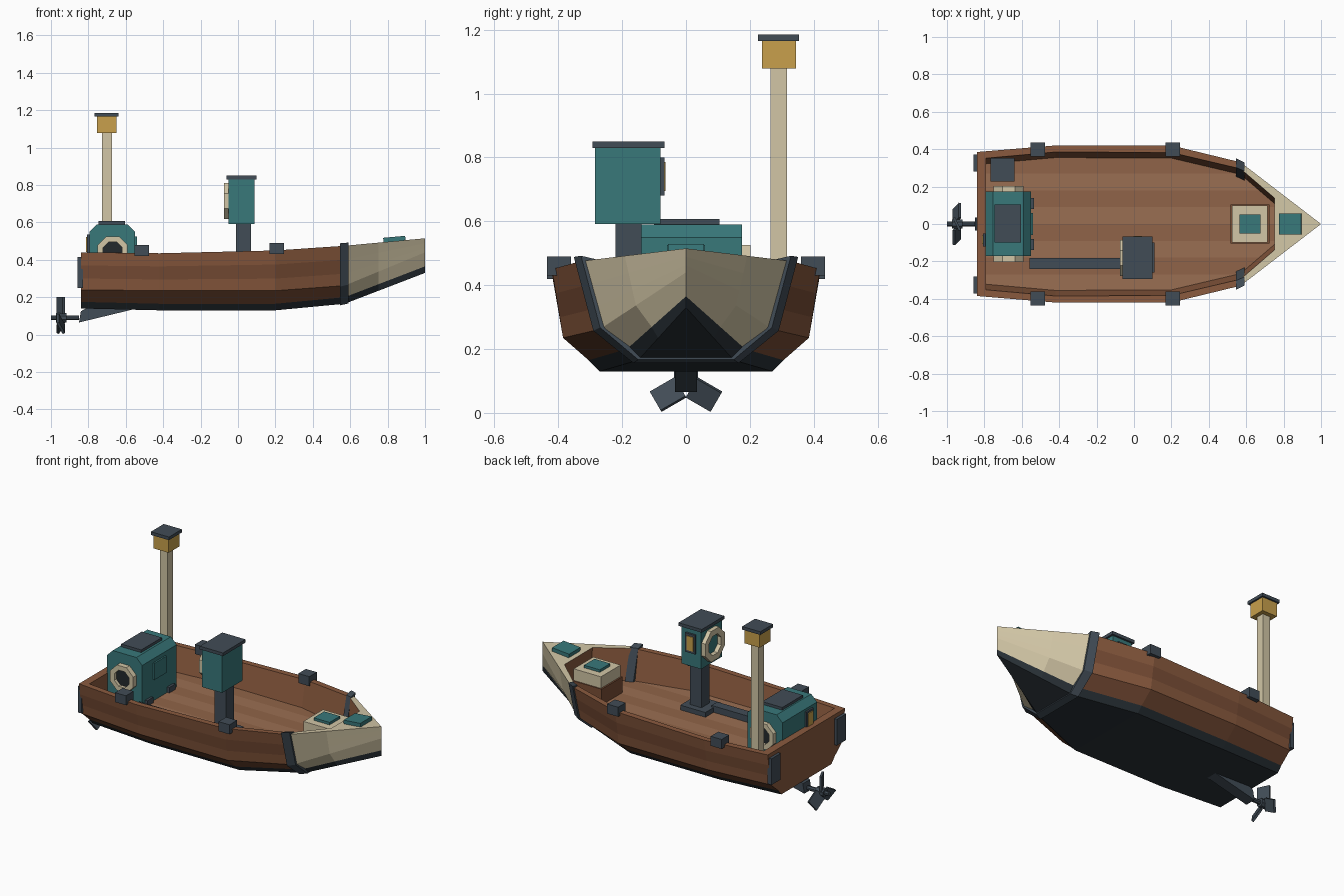
import bpy, bmesh, math
from mathutils import Matrix, Vector

if "Cube" in bpy.data.objects:
    bpy.data.objects.remove(bpy.data.objects["Cube"])


def mat(name, hexcol):
    m = bpy.data.materials.new(name)
    c = [int(hexcol[i:i + 2], 16) / 255 for i in (0, 2, 4)]
    m.diffuse_color = [((v + 0.055) / 1.055) ** 2.4 for v in c] + [1]
    m.use_nodes = True
    m.node_tree.nodes["Principled BSDF"].inputs["Base Color"].default_value = m.diffuse_color
    return m


BROWN, BROWN2 = mat("wood", "8a5a3e"), mat("wood_dark", "7a4e36")
PLANK, PLANK2 = mat("plank", "9a6e52"), mat("plank_dark", "906448")
SLATE, KEEL = mat("slate", "414c56"), mat("bottom_paint", "2a3238")
CREAM, TEAL = mat("cream", "d2c6a6"), mat("teal", "38787a")
GOLD, BLACK = mat("gold", "c8a04c"), mat("black", "22282c")


def finish(name, bm, *mats):
    bmesh.ops.recalc_face_normals(bm, faces=bm.faces[:])
    me = bpy.data.meshes.new(name)
    bm.to_mesh(me)
    bm.free()
    for m in mats:
        me.materials.append(m)
    ob = bpy.data.objects.new(name, me)
    bpy.context.collection.objects.link(ob)
    return ob


def box(name, x0, x1, y0, y1, z0, z1, m, rot=None):
    bm = bmesh.new()
    bmesh.ops.create_cube(bm, size=1)
    bmesh.ops.scale(bm, vec=(x1 - x0, y1 - y0, z1 - z0), verts=bm.verts)
    if rot:
        bmesh.ops.rotate(bm, matrix=rot, verts=bm.verts)
    bmesh.ops.translate(bm, vec=((x0 + x1) / 2, (y0 + y1) / 2, (z0 + z1) / 2), verts=bm.verts)
    return finish(name, bm, m)


def prism(name, profile, y0, y1, m):
    # x-z profile extruded along y
    bm = bmesh.new()
    f = bm.faces.new([bm.verts.new((x, y0, z)) for x, z in profile])
    r = bmesh.ops.extrude_face_region(bm, geom=[f])
    bm.faces.new(f.verts[:]) if not f.is_valid else None
    bmesh.ops.translate(bm, vec=(0, y1 - y0, 0), verts=[v for v in r["geom"] if isinstance(v, bmesh.types.BMVert)])
    return finish(name, bm, m)


def ring(name, centre, axis, R, r, depth, m, n=8):
    # flat-sided ring, r=0 gives a solid disc
    bm = bmesh.new()
    q = Vector((0, 0, 1)).rotation_difference(Vector(axis)).to_matrix()
    def loop(rad, h):
        return [bm.verts.new(Vector(centre) + q @ Vector((rad * math.cos(a), rad * math.sin(a), h)))
                for a in [(i + 0.5) * math.tau / n for i in range(n)]]
    loops = [loop(R, -depth / 2), loop(R, depth / 2)]
    if r:
        loops += [loop(r, depth / 2), loop(r, -depth / 2), loops[0]]
    else:
        bm.faces.new(loops[0])
        bm.faces.new(loops[1])
    for a, b in zip(loops, loops[1:]):
        for i in range(n):
            j = (i + 1) % n
            bm.faces.new((a[i], a[j], b[j], b[i]))
    return finish(name, bm, m)


# Hull sections: x, then sheer, chine, boot line, bottom as (y, z)
SECT = [(-0.84, (0.385, 0.44), (0.355, 0.24), (0.28, 0.175), (0.25, 0.14)),
        (-0.42, (0.42, 0.435), (0.385, 0.235), (0.305, 0.165), (0.27, 0.13)),
        (0.20, (0.42, 0.45), (0.385, 0.235), (0.305, 0.165), (0.27, 0.13)),
        (0.57, (0.33, 0.475), (0.27, 0.262), (0.185, 0.2), (0.15, 0.165)),
        (1.00, (0, 0.515), (0, 0.44), (0, 0.365), (0, 0.33))]
INNER = [(-0.79, 0.352), (-0.42, 0.385), (0.20, 0.382), (0.57, 0.295), (0.75, 0.14)]
FLOOR = 0.285


def section(x):
    for a, b in zip(SECT, SECT[1:]):
        if x <= b[0]:
            t = (x - a[0]) / (b[0] - a[0])
            return [Vector(p).lerp(Vector(q), t) for p, q in zip(a[1:], b[1:])]


# Hull: outer skin, gunwale, inner walls, transom and foredeck
bm = bmesh.new()
XS = [-0.84, -0.42, 0.20, 0.57, 0.75, 1.0]
sides = {}
for s in (1, -1):
    cols = []
    for i, x in enumerate(XS):
        sheer, chine, boot, bot = section(x)
        pts = [sheer, sheer.lerp(chine, 0.35), sheer.lerp(chine, 0.7), chine, boot, bot]
        col = [bm.verts.new((x, s * p.x, p.y)) for p in pts]
        if i < 5:
            ix, iy = INNER[i]
            col = [bm.verts.new((ix, s * (iy - 0.03), FLOOR)), bm.verts.new((ix, s * iy, sheer.y))] + col
        cols.append(col)
    for i in range(5):
        a, b = cols[i], cols[i + 1]
        if i == 4:
            a = a[2:]
        for k in range(len(a) - 1):
            f = bm.faces.new((a[k], a[k + 1], b[k + 1], b[k]))
            row = k + (2 if i == 4 else 0)
            bow = i >= 3
            f.material_index = 3 if row == 6 else (2 if bow and row > 0 else (1 if row in (3, 5) else 0))
    sides[s] = cols
L, Rr = sides[1], sides[-1]
for i in range(5):
    f = bm.faces.new((L[i][-1], L[i + 1][-1], Rr[i + 1][-1], Rr[i][-1]))
    f.material_index = 3
bm.faces.new(L[0][2:] + Rr[0][:1:-1])
for k in (0, 1):
    bm.faces.new((L[0][k], L[0][k + 1], Rr[0][k + 1], Rr[0][k]))
    f = bm.faces.new((L[4][k], L[4][k + 1], Rr[4][k + 1], Rr[4][k]))
    f.material_index = 2 if k else 0
f = bm.faces.new((L[4][2], L[5][0], Rr[4][2]))
f.material_index = 2
bmesh.ops.remove_doubles(bm, verts=bm.verts, dist=0.0005)
finish("hull", bm, BROWN, BROWN2, CREAM, KEEL)

# Floor cut into planks
bm = bmesh.new()
edge = [(x, y - 0.03) for x, y in INNER]
bm.faces.new([bm.verts.new((x, y, FLOOR)) for x, y in edge + [(x, -y) for x, y in edge[::-1]]])
for k in range(-3, 4):
    bmesh.ops.bisect_plane(bm, geom=bm.verts[:] + bm.edges[:] + bm.faces[:],
                           plane_co=(0, k * 0.09, 0), plane_no=(0, 1, 0))
for f in bm.faces:
    f.material_index = int(math.floor(f.calc_center_median().y / 0.09)) % 2
fl = finish("floor_planks", bm, PLANK, PLANK2)
if fl.data.polygons[0].normal.z < 0:
    fl.data.flip_normals()

# Hoop band where the bow joins the planking
bm = bmesh.new()
loops = []
for x, k in ((0.545, 0.9), (0.545, 1.045), (0.59, 1.045), (0.59, 0.9)):
    half = section(x)
    half = [half[0], half[1], half[3]]
    full = half + [Vector((-p.x, p.y)) for p in half[::-1]]
    loops.append([bm.verts.new((x, p.x * k, 0.37 + (p.y - 0.37) * (1.03 if k > 1 else 0.93)
                                + (0.012 if p.y > 0.4 else 0))) for p in full])
for a, b in zip(loops, loops[1:] + loops[:1]):
    for i in range(5):
        bm.faces.new((a[i], a[i + 1], b[i + 1], b[i]))
for i in (0, 5):
    bm.faces.new([l[i] for l in loops])
finish("bow_hoop", bm, SLATE)

# Gunwale blocks and transom straps, both sides
for s, tag in ((1, "port"), (-1, "starboard")):
    for n, x, z in (("aft", -0.515, 0.43), ("fore", 0.207, 0.44)):
        box(f"gunwale_block_{n}_{tag}", x - 0.038, x + 0.038, *sorted((s * 0.36, s * 0.435)), z - 0.01, z + 0.05, SLATE)
    box(f"transom_strap_{tag}", -0.857, -0.83, *sorted((s * 0.28, s * 0.372)), 0.25, 0.415, SLATE)

# Engine housing with portholes
prism("engine_body", [(-0.795, FLOOR), (-0.55, FLOOR), (-0.55, 0.55), (-0.59, 0.59), (-0.755, 0.59), (-0.795, 0.55)],
      -0.17, 0.175, TEAL)
box("engine_lid", -0.745, -0.605, -0.1, 0.105, 0.585, 0.607, SLATE)
for s, tag in ((1, "port"), (-1, "starboard")):
    ring(f"porthole_ring_{tag}", (-0.67, s * 0.185, 0.445), (0, s, 0), 0.087, 0.055, 0.035, CREAM)
    ring(f"porthole_glass_{tag}", (-0.67, s * 0.177, 0.445), (0, s, 0), 0.058, 0, 0.012, BLACK)
    box(f"engine_foot_{tag}", -0.81, -0.535, s * 0.11 - 0.03, s * 0.11 + 0.03, FLOOR, 0.32, SLATE)
box("engine_front_panel", -0.56, -0.54, -0.06, 0.06, 0.42, 0.525, TEAL)
box("engine_gauge_frame", -0.807, -0.79, -0.12, -0.05, 0.43, 0.535, SLATE)
box("engine_gauge", -0.813, -0.79, -0.108, -0.062, 0.442, 0.523, GOLD)

# Steering console on a post, with conduit to the engine
box("console_base", -0.065, 0.11, -0.26, -0.1, FLOOR, 0.315, SLATE)
box("console_post", -0.01, 0.07, -0.22, -0.14, 0.3, 0.6, SLATE)
box("console_box", -0.05, 0.088, -0.285, -0.08, 0.592, 0.832, TEAL)
box("console_roof", -0.062, 0.1, -0.293, -0.068, 0.83, 0.85, SLATE)
ring("wheel_ring", (-0.062, -0.182, 0.715), (-1, 0, 0), 0.105, 0.065, 0.028, CREAM)
box("console_gauge_frame", -0.015, 0.055, -0.085, -0.068, 0.68, 0.8, SLATE)
box("console_gauge", -0.003, 0.043, -0.085, -0.064, 0.695, 0.785, GOLD)
box("conduit", -0.56, -0.05, -0.24, -0.182, FLOOR, 0.325, SLATE)

# Lamp mast
box("mast", -0.728, -0.675, 0.264, 0.316, FLOOR, 1.09, CREAM)
box("lamp", -0.755, -0.65, 0.238, 0.344, 1.078, 1.168, GOLD)
box("lamp_cap", -0.766, -0.64, 0.226, 0.354, 1.165, 1.185, SLATE)

# Bow crate and deck hatch
box("crate_base", 0.515, 0.725, -0.105, 0.105, FLOOR, 0.385, BROWN2)
box("crate_top", 0.525, 0.715, -0.098, 0.098, 0.385, 0.458, CREAM)
box("crate_lid", 0.565, 0.675, -0.052, 0.052, 0.455, 0.474, TEAL)
box("deck_hatch", 0.777, 0.895, -0.057, 0.057, 0.497, 0.523, TEAL, Matrix.Rotation(-0.09, 3, 'Y'))

# Skeg and propeller
prism("skeg", [(-0.85, 0.065), (-0.82, 0.1), (-0.81, 0.145), (-0.54, 0.14), (-0.57, 0.132)][:1]
      + [(-0.56, 0.135), (-0.81, 0.142), (-0.84, 0.125)], -0.035, 0.035, SLATE)
ring("propeller_shaft", (-0.925, 0, 0.09), (1, 0, 0), 0.014, 0, 0.15, SLATE)
ring("propeller_hub", (-0.945, 0, 0.09), (1, 0, 0), 0.027, 0, 0.055, SLATE)
for k in range(3):
    bm = bmesh.new()
    bmesh.ops.create_cube(bm, size=1)
    bmesh.ops.scale(bm, vec=(0.014, 0.075, 0.09), verts=bm.verts)
    M = (Matrix.Translation((-0.947, 0, 0.09)) @ Matrix.Rotation(k * math.tau / 3, 4, 'X')
         @ Matrix.Translation((0, 0, 0.065)) @ Matrix.Rotation(0.45, 4, 'Z'))
    bmesh.ops.transform(bm, matrix=M, verts=bm.verts)
    finish(f"propeller_blade_{k + 1}", bm, SLATE)
